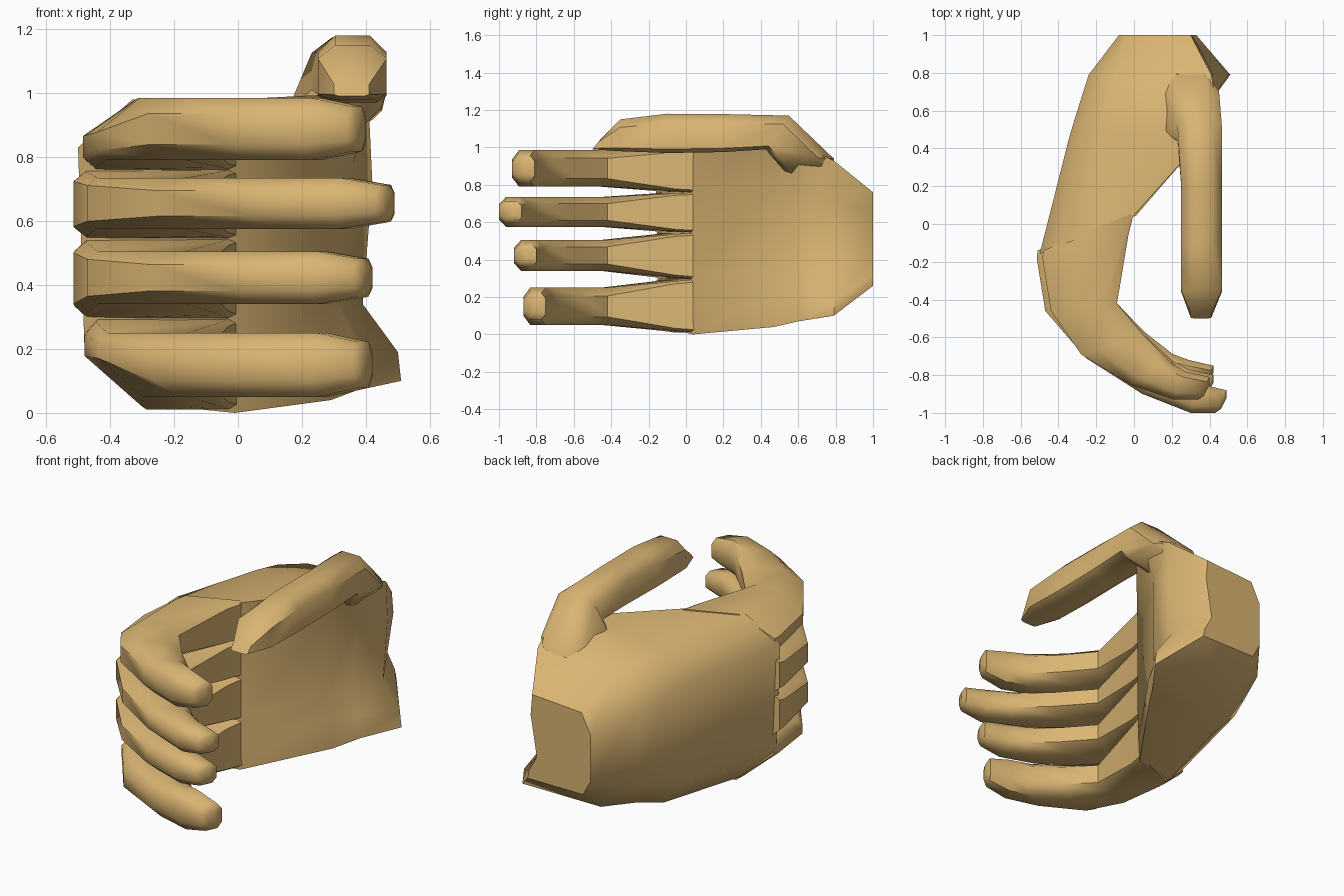
import bpy, bmesh

if "Cube" in bpy.data.objects:
    bpy.data.objects.remove(bpy.data.objects["Cube"])

skin = bpy.data.materials.new("tan skin")
skin.diffuse_color = (0.70, 0.46, 0.17, 1)
skin.use_nodes = True
skin.node_tree.nodes["Principled BSDF"].inputs["Base Color"].default_value = skin.diffuse_color


def loft(name, rings):
    """Skin a list of equal-length rings, cap both ends."""
    bm = bmesh.new()
    loops = [[bm.verts.new(p) for p in r] for r in rings]
    n = len(loops[0])
    for a, b in zip(loops, loops[1:]):
        for i in range(n):
            j = (i + 1) % n
            bm.faces.new((a[i], a[j], b[j], b[i]))
    bm.faces.new(loops[0])
    bm.faces.new(loops[-1])
    bmesh.ops.recalc_face_normals(bm, faces=bm.faces)
    me = bpy.data.meshes.new(name)
    bm.to_mesh(me)
    bm.free()
    me.materials.append(skin)
    ob = bpy.data.objects.new(name, me)
    bpy.context.collection.objects.link(ob)
    bpy.context.view_layer.objects.active = ob
    ob.select_set(True)
    bpy.ops.object.shade_smooth_by_angle(angle=0.85)
    ob.select_set(False)


def octagon(o, i, lo, hi, low=(.25, .25), high=(.25, .25), t_in=.8, q_in=.22):
    """Octagon from outer point o to inner point i, spanning lo..hi across.
    low / high give each outer chamfer as (depth, width) fractions."""
    h = hi - lo
    uv = [(0, lo + h * low[1]), (low[0], lo), (t_in, lo), (1, lo + h * q_in),
          (1, hi - h * q_in), (t_in, hi), (high[0], hi), (0, hi - h * high[1])]
    return [(o[0] + (i[0] - o[0]) * t, o[1] + (i[1] - o[1]) * t, w) for t, w in uv]


# Palm: (x, z) sections from wrist to knuckles
palm = {
    1.0: [(.33, .26), (-.03, .26), (-.08, .35), (-.08, .62), (-.02, .74),
          (.30, .76), (.31, .64), (.27, .40), (.32, .31)],
    .79: [(.51, .10), (0, .10), (-.24, .30), (-.24, .72), (-.10, .90),
          (.41, .93), (.42, .72), (.39, .34), (.50, .19)],
    .60: [(.37, .07), (-.10, .08), (-.30, .25), (-.30, .77), (-.16, .95),
          (.44, 1.02), (.36, .78), (.31, .34), (.37, .20)],
    .47: [(.29, .04), (-.18, .05), (-.34, .22), (-.34, .80), (-.20, .96),
          (.38, 1.0), (.27, .80), (.25, .34), (.29, .22)],
}
rings = [[(x, y, z) for x, z in s] for y, s in palm.items()]
# knuckle section slants forward toward the back of the hand
knuckles = [(-.01, 0), (-.31, .03), (-.48, .20), (-.50, .83), (-.33, .98),
            (-.01, .98), (.01, .80), (.01, .32), (.00, .15)]
rings.append([(x, .04 + .40 * x, z) for x, z in knuckles])
loft("palm", rings)

# Fingers: shared curl path of (outer xy, inner xy)
path = [((-.51, -.14), (0, .06)), ((-.515, -.18), (-.03, -.06)),
        ((-.47, -.46), (-.09, -.42)), ((-.28, -.69), (.05, -.59)),
        ((-.02, -.85), (.19, -.73)), ((.21, -.93), (.27, -.78)),
        ((.34, -.93), (.40, -.81)), ((.37, -.91), (.40, -.85))]
# root z range, finger z range, tip shift, knuckle shift, outer chamfers low, high
small = (.08, .15)
fingers = {
    "index_finger": ((.76, .985), (.79, .985), (0, 0), .03, small, (.38, .55)),
    "middle_finger": ((.545, .76), (.575, .735), (.09, -.07), 0, small, small),
    "ring_finger": ((.295, .545), (.34, .505), (.02, .01), 0, small, small),
    "little_finger": ((.01, .295), (.05, .25), (.02, .06), .035, (.40, .60), small),
}
for name, (root, full, shift, dx, low, high) in fingers.items():
    rings = []
    for k, (o, i) in enumerate(path):
        f = (0, .25, 1, 1, 1, 1, 1, 1)[k]
        s = (0, 0, 0, .3, .7, 1, 1, 1)[k]
        pinch = (0, 0, 0, 0, 0, 0, .14, .28)[k]
        lo, hi = (root[e] + (full[e] - root[e]) * f for e in (0, 1))
        w = (hi - lo) * pinch
        d = dx if k < 3 else 0
        # knuckle sections are squarer so the roots meet the palm
        extra = (low, high, .95, .05) if k < 2 else (low, high) if k < 3 else ()
        rings.append(octagon((o[0] + shift[0] * s + d, o[1] + shift[1] * s),
                             (i[0] + shift[0] * s, i[1] + shift[1] * s),
                             lo + w, hi - w, *extra))
    loft(name, rings)

# Thumb: (top yz, bottom yz, x range), from tip to root in the palm
thumb = [((-.46, 1.04), (-.5, .99), .30, .41), ((-.35, 1.15), (-.36, .98), .25, .465),
         ((-.10, 1.18), (-.10, .97), .25, .465), ((.20, 1.178), (.20, .975), .25, .465),
         ((.55, 1.17), (.43, .99), .23, .465),
         ((.79, .94), (.45, .96), .16, .45), ((.80, .86), (.54, .86), .14, .36)]
loft("thumb", [[(w, y, z) for y, z, w in octagon(t, b, x0, x1, t_in=.9, q_in=.15)]
               for t, b, x0, x1 in thumb])
